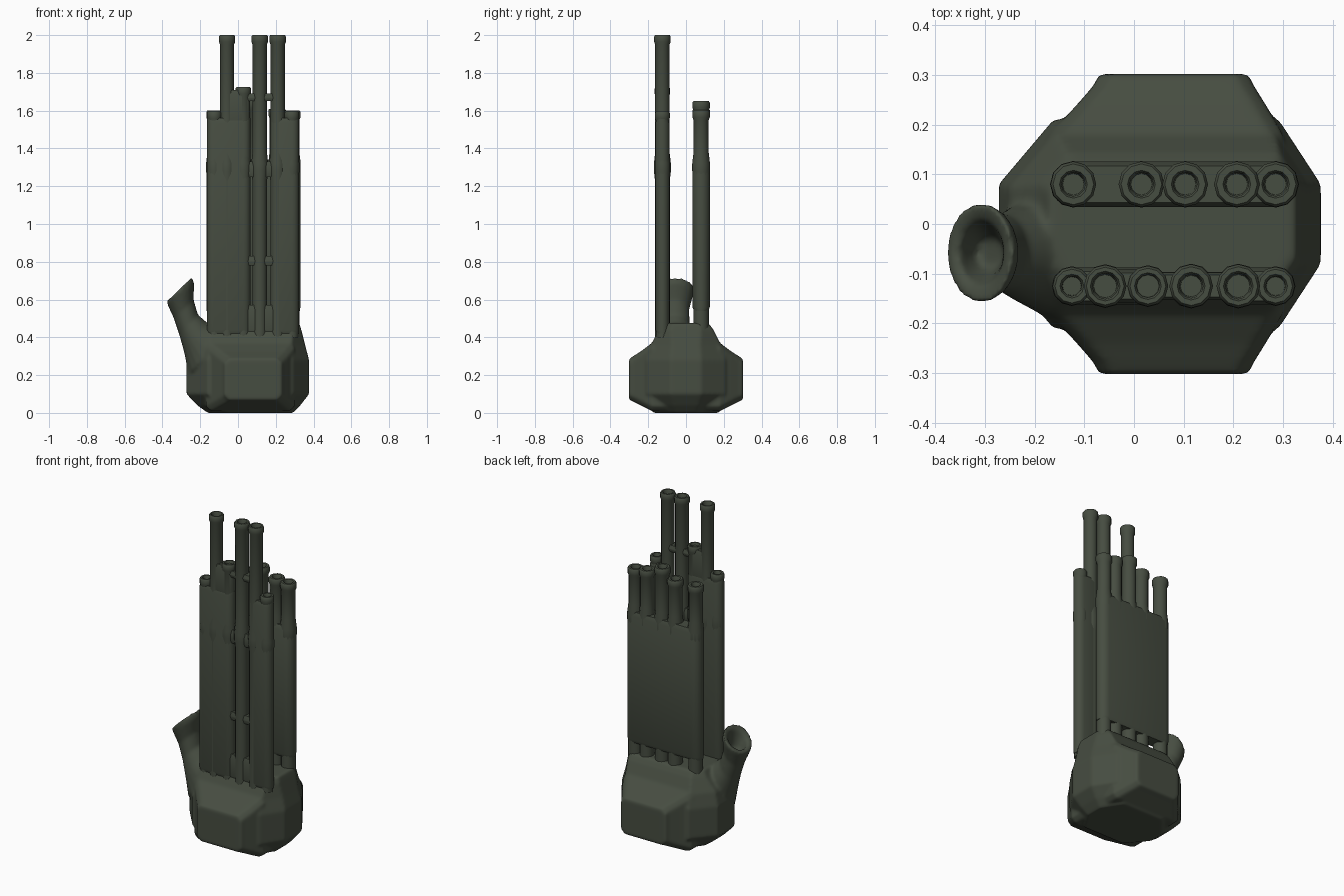
import bpy, bmesh, math
from mathutils import Vector

if "Cube" in bpy.data.objects:
    bpy.data.objects.remove(bpy.data.objects["Cube"])

mat = bpy.data.materials.new("dark olive grey")
mat.use_nodes = True
colour = (0.062, 0.074, 0.053, 1)
mat.diffuse_color = colour
bsdf = next(n for n in mat.node_tree.nodes if n.type == 'BSDF_PRINCIPLED')
bsdf.inputs["Base Color"].default_value = colour
bsdf.inputs["Roughness"].default_value = 0.8


def loft(bm, rings):
    """Skin a list of equal-sized rings and cap both ends."""
    loops = [[bm.verts.new(p) for p in ring] for ring in rings]
    n = len(loops[0])
    for a, b in zip(loops, loops[1:]):
        for i in range(n):
            j = (i + 1) % n
            bm.faces.new((a[i], a[j], b[j], b[i]))
    bm.faces.new(loops[0][::-1])
    bm.faces.new(loops[-1])


def make_object(name, bm, angle=50):
    bmesh.ops.recalc_face_normals(bm, faces=bm.faces)
    mesh = bpy.data.meshes.new(name)
    bm.to_mesh(mesh)
    bm.free()
    mesh.materials.append(mat)
    obj = bpy.data.objects.new(name, mesh)
    bpy.context.collection.objects.link(obj)
    bpy.ops.object.select_all(action='DESELECT')
    obj.select_set(True)
    bpy.context.view_layer.objects.active = obj
    bpy.ops.object.shade_smooth_by_angle(angle=math.radians(angle))
    return obj


def octagon(x0, x1, y, left, right, cy):
    """Chamfered rectangle, symmetric in the second axis."""
    half = [(x1, y - cy), (x1 - right, y), (x0 + left, y), (x0, y - cy)]
    return half + [(a, -b) for a, b in reversed(half)]


def bowl_rings():
    # z, x min, x max, half depth, share of full chamfer
    levels = [(0, -.16, .29, .17, .9), (.04, -.215, .33, .195, 1),
              (.1, -.272, .376, .21, 1), (.28, -.272, .376, .21, 1),
              (.36, -.25, .355, .185, .85), (.44, -.19, .335, .145, .5),
              (.475, -.17, .325, .12, .4)]
    return [[(x, y, z) for x, y in
             octagon(x0, x1, d, .11 * k, .085 * k, .13 * k)]
            for z, x0, x1, d, k in levels]


def boss_rings():
    # y, x min, x max, z min, z max
    half = [(.302, -.07, .23, .07, .285), (.28, -.08, .24, .06, .3),
            (.24, -.115, .265, .04, .325), (.18, -.17, .3, .01, .37)]
    rings = []
    for y, x0, x1, z0, z1 in half + [(-h[0], *h[1:]) for h in half[::-1]]:
        mid = (z0 + z1) / 2
        rings.append([(x, y, mid + z) for x, z in
                      octagon(x0, x1, (z1 - z0) / 2, .025, .025, .025)])
    return rings


def spout_rings(n=20):
    # outer x, z; inner x, z; half width, with the mouth hollowed at the end
    sections = [(-.262, .2, -.05, .44, .13), (-.285, .32, -.16, .475, .1),
                (-.31, .41, -.212, .52, .078), (-.34, .5, -.235, .6, .075),
                (-.372, .57, -.232, .685, .096), (-.378, .595, -.245, .722, .102),
                (-.352, .605, -.262, .69, .068), (-.315, .54, -.262, .59, .032)]
    rings = []
    for ax, az, bx, bz, w in sections:
        a, b = Vector((ax, -.058, az)), Vector((bx, -.058, bz))
        mid, arm = (a + b) / 2, (a - b) / 2
        rings.append([mid + arm * math.cos(t) + Vector((0, w * math.sin(t), 0))
                      for t in (math.tau * i / n for i in range(n))])
    return rings


# Wind chamber: bowl, front and back bosses and mouth spout fused together
bm = bmesh.new()
for rings in (bowl_rings(), boss_rings(), spout_rings()):
    loft(bm, rings)
chamber = make_object("wind_chamber", bm)
fuse = chamber.modifiers.new("fuse", 'REMESH')
fuse.mode = 'VOXEL'
fuse.voxel_size = 0.009
fuse.use_smooth_shade = True
soften = chamber.modifiers.new("soften", 'SMOOTH')
soften.factor = 0.5
soften.iterations = 5


def pipe(name, x, y, top, r, hole):
    """Upright pipe with a joint bulge, a flared lip and a hollow mouth."""
    lip = r + .005
    profile = [(r, .4), (r, 1.23), (r + .006, 1.28), (r + .006, 1.32),
               (r - .001, 1.38), (r - .001, top - .05), (lip, top - .035),
               (lip, top - .008), (lip - .005, top), (hole + .004, top),
               (hole, top - .008), (hole * .9, top - .06)]
    n = 12
    bm = bmesh.new()
    loft(bm, [[(x + rad * math.cos(math.tau * i / n),
                y + rad * math.sin(math.tau * i / n), z) for i in range(n)]
              for rad, z in profile])
    make_object(name, bm)


def web(name, x0, x1, y, r, z0, z1):
    """Round-edged slab joining neighbouring pipes."""
    bm = bmesh.new()
    outline = []
    for cx, start in ((x1 - r, -90), (x0 + r, 90)):
        for i in range(9):
            t = math.radians(start + i * 22.5)
            outline.append((cx + r * math.cos(t), y + r * math.sin(t)))
    mid = (x0 + x1) / 2
    levels = [(z0, .8), (z0 + .02, 1), (z1 - .025, 1), (z1, .8)]
    loft(bm, [[(mid + (px - mid) * (.97 + .03 * k), y + (py - y) * k, z)
               for px, py in outline] for z, k in levels])
    make_object(name, bm)


# Front row of pipes
front_y = -.125
front = [(-.125, 1.595, .034, .02), (-.058, 2, .038, .026), (.028, 1.725, .036, .023),
         (.115, 2, .039, .024), (.21, 2, .039, .026), (.285, 1.595, .034, .02)]
for i, (x, top, r, hole) in enumerate(front):
    pipe(f"front_pipe_{i + 1}", x, front_y, top, r, hole)
web("front_web_right", -.165, .066, front_y, .037, .42, 1.56)
web("front_web_left", .172, .323, front_y, .037, .42, 1.56)
web("front_web_upper", -.09, .064, front_y, .033, 1.5, 1.71)

# Small bridges across the slits of the front row
for i, (z0, z1) in enumerate([(.42, .57), (.78, .83), (1.25, 1.33), (1.65, 1.69)]):
    web(f"front_bridge_{i + 1}", .03, .22, front_y, .028, z0, z1)

# Back row of pipes
back_y = .08
back = [(-.122, 1.6), (.015, 1.6), (.103, 1.65), (.207, 1.61), (.285, 1.6)]
for i, (x, top) in enumerate(back):
    pipe(f"back_pipe_{i + 1}", x, back_y, top, .041, .024)
web("back_web", -.168, .33, back_y, .046, .54, 1.34)
